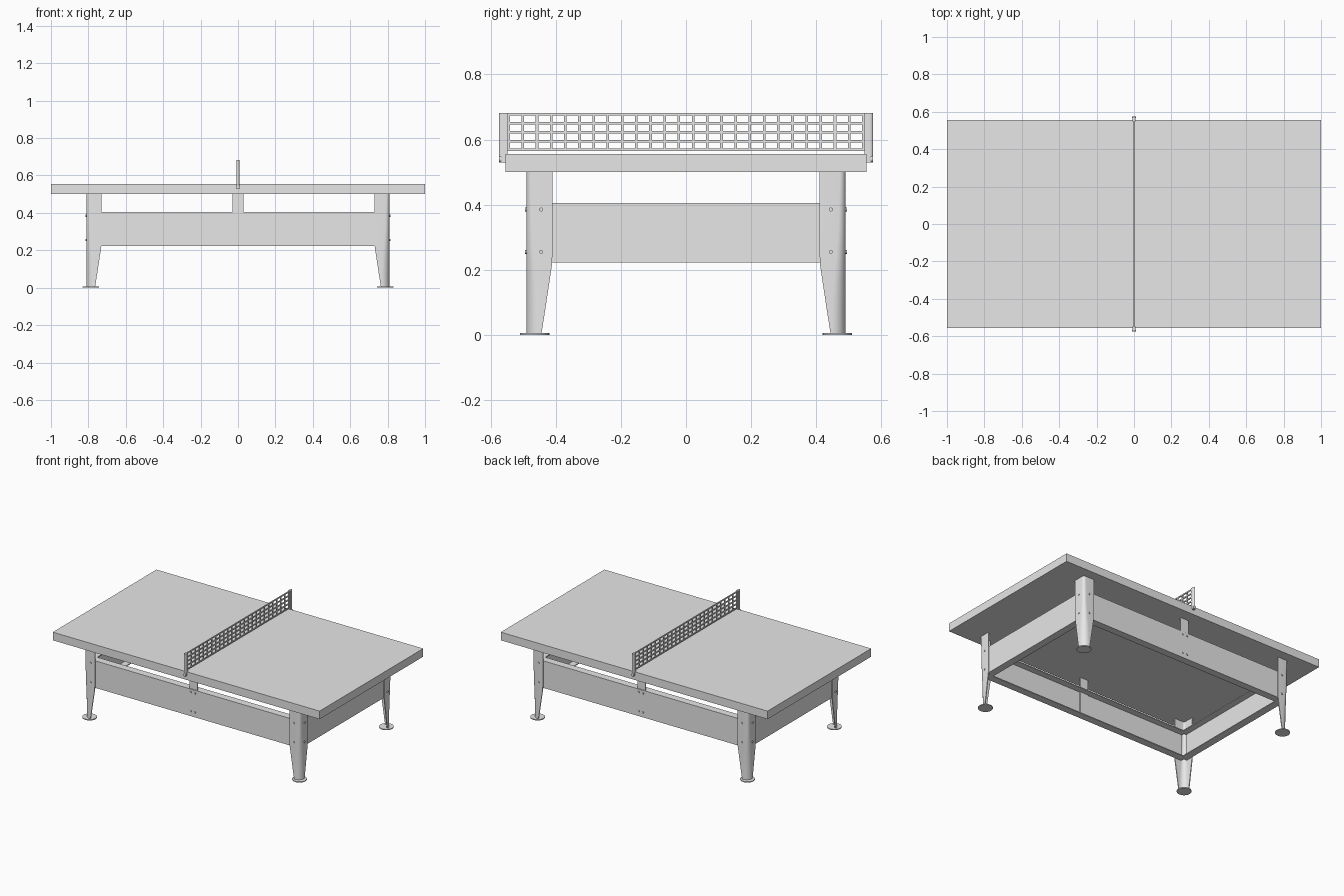
import bpy, bmesh, math
from mathutils import Matrix, Vector

old = bpy.data.objects.get("Cube")
if old:
    bpy.data.objects.remove(old, do_unlink=True)

grey = bpy.data.materials.new("light_grey")
grey.use_nodes = True
grey.diffuse_color = (0.8, 0.8, 0.8, 1)
grey.node_tree.nodes["Principled BSDF"].inputs["Base Color"].default_value = (0.8, 0.8, 0.8, 1)


def finish(bm, name, smooth=False):
    bmesh.ops.recalc_face_normals(bm, faces=bm.faces)
    mesh = bpy.data.meshes.new(name)
    bm.to_mesh(mesh)
    bm.free()
    mesh.materials.append(grey)
    obj = bpy.data.objects.new(name, mesh)
    bpy.context.collection.objects.link(obj)
    if smooth:
        bpy.ops.object.select_all(action='DESELECT')
        obj.select_set(True)
        bpy.context.view_layer.objects.active = obj
        bpy.ops.object.shade_smooth_by_angle(angle=math.radians(35))
    return obj


def add_box(bm, lo, hi):
    lo, hi = Vector(lo), Vector(hi)
    m = Matrix.Translation((lo + hi) / 2) @ Matrix.Diagonal((*(hi - lo), 1))
    bmesh.ops.create_cube(bm, size=1, matrix=m)


def box(name, lo, hi):
    bm = bmesh.new()
    add_box(bm, lo, hi)
    return finish(bm, name)


def add_disc(bm, centre, radius, depth, axis="Z", sides=24):
    turn = Matrix() if axis == "Z" else Matrix.Rotation(math.pi / 2, 4, "Y" if axis == "X" else "X")
    bmesh.ops.create_cone(bm, cap_ends=True, segments=sides, radius1=radius, radius2=radius,
                          depth=depth, matrix=Matrix.Translation(centre) @ turn)


def loft(rings):
    bm = bmesh.new()
    loops = [[bm.verts.new(p) for p in ring] for ring in rings]
    for a, b in zip(loops, loops[1:]):
        for i in range(len(a)):
            j = (i + 1) % len(a)
            bm.faces.new((a[i], a[j], b[j], b[i]))
    bm.faces.new(loops[0])
    bm.faces.new(loops[-1])
    return bm


def angle_ring(z, w, r, t=0.006, steps=8):
    """Bent plate section: two flanges joined by a rounded corner."""
    cx, cy = LEG_X - r, LEG_Y - r
    angles = [math.pi / 2 * (1 - i / steps) for i in range(steps + 1)]

    def arc(rad):
        return [(cx + rad * math.cos(a), cy + rad * math.sin(a), z) for a in angles]
    outer = [(LEG_X - w, LEG_Y, z)] + arc(r) + [(LEG_X, LEG_Y - w, z)]
    inner = [(LEG_X - w, LEG_Y - t, z)] + arc(r - t) + [(LEG_X - t, LEG_Y - w, z)]
    return outer + inner[::-1]


def channel(name, half, out, angle):
    """C-section beam with flanges pointing inward."""
    t, w, z0, z1 = 0.006, 0.05, 0.222, 0.405
    prof = [(out, z0), (out, z1), (out - w, z1), (out - w, z1 - t), (out - t, z1 - t),
            (out - t, z0 + t), (out - w, z0 + t), (out - w, z0)]
    bm = loft([[(x, y, z) for y, z in prof] for x in (-half, half)])
    bm.transform(Matrix.Rotation(angle, 4, "Z"))
    return finish(bm, name)


LEG_X, LEG_Y = 0.81, 0.49
BOLT_Z = (0.255, 0.385)

# Playing surface
box("table_top", (-1, -0.555, 0.5), (1, 0.555, 0.555))

# Legs with round feet and bolts
for sx, side in ((1, "left"), (-1, "right")):
    for sy, end in ((-1, "front"), (1, "back")):
        mirror = Matrix.Diagonal((sx, sy, 1, 1))
        bm = loft([angle_ring(*s) for s in ((0.004, 0.046, 0.043), (0.08, 0.058, 0.042),
                                           (0.16, 0.07, 0.038), (0.22, 0.079, 0.032),
                                           (0.32, 0.08, 0.024), (0.5, 0.08, 0.018))])
        bm.transform(mirror)
        finish(bm, f"{end}_{side}_leg", True)

        bm = bmesh.new()
        add_disc(bm, (sx * 0.787, sy * 0.465, 0.003), 0.045, 0.006)
        finish(bm, f"{end}_{side}_foot", True)

        bm = bmesh.new()
        for z in BOLT_Z:
            add_disc(bm, (sx * 0.762, sy * LEG_Y, z), 0.006, 0.01, "Y", 12)
            add_disc(bm, (sx * LEG_X, sy * 0.445, z), 0.006, 0.01, "X", 12)
        finish(bm, f"{end}_{side}_leg_bolts", True)

# Beams between the legs
for k, end in enumerate(("back", "front")):
    channel(f"{end}_beam", 0.778, LEG_Y - 0.007, k * math.pi)
for k, side in enumerate(("right", "left")):
    channel(f"{side}_beam", 0.458, LEG_X - 0.007, math.pi / 2 + k * math.pi)

# Middle brackets holding the top, with bolts and the joint between beam halves
for sy, end in ((-1, "front"), (1, "back")):
    y0, y1 = sorted((sy * 0.471, sy * 0.477))
    box(f"{end}_middle_bracket", (-0.03, y0, 0.23), (0.03, y1, 0.5))
    y0, y1 = sorted((sy * 0.48, sy * 0.4845))
    box(f"{end}_beam_joint", (-0.002, y0, 0.222), (0.002, y1, 0.405))
    bm = bmesh.new()
    for z in BOLT_Z:
        for x in (-0.016, 0.016):
            add_disc(bm, (x, sy * 0.484, z), 0.006, 0.01, "Y", 12)
    finish(bm, f"{end}_bracket_bolts", True)

# Net lattice
bm = bmesh.new()
rows, cols, low, high, half = 4, 25, 0.568, 0.677, 0.545
for i in range(rows + 1):
    z = low + (high - low) * i / rows
    add_box(bm, (-0.003, -0.55, z - 0.004), (0.003, 0.55, z + 0.004))
for i in range(cols + 1):
    y = -half + 2 * half * i / cols
    add_box(bm, (-0.003, y - 0.004, low), (0.003, y + 0.004, high))
finish(bm, "net")

# Net posts, with rounded outer faces, and clamp screws
for sy, end in ((-1, "front"), (1, "back")):
    curve = [(0.008 * math.cos(a), sy * (0.563 + 0.012 * math.sin(a)))
             for a in (math.pi * i / 10 for i in range(11))]
    section = [(0.008, sy * 0.549)] + curve + [(-0.008, sy * 0.549)]
    bm = loft([[(x, y, z) for x, y in section] for z in (0.53, 0.682)])
    finish(bm, f"{end}_net_post", True)
    bm = bmesh.new()
    add_disc(bm, (0, sy * 0.571, 0.54), 0.01, 0.008, "Y", 16)
    finish(bm, f"{end}_post_screw", True)
